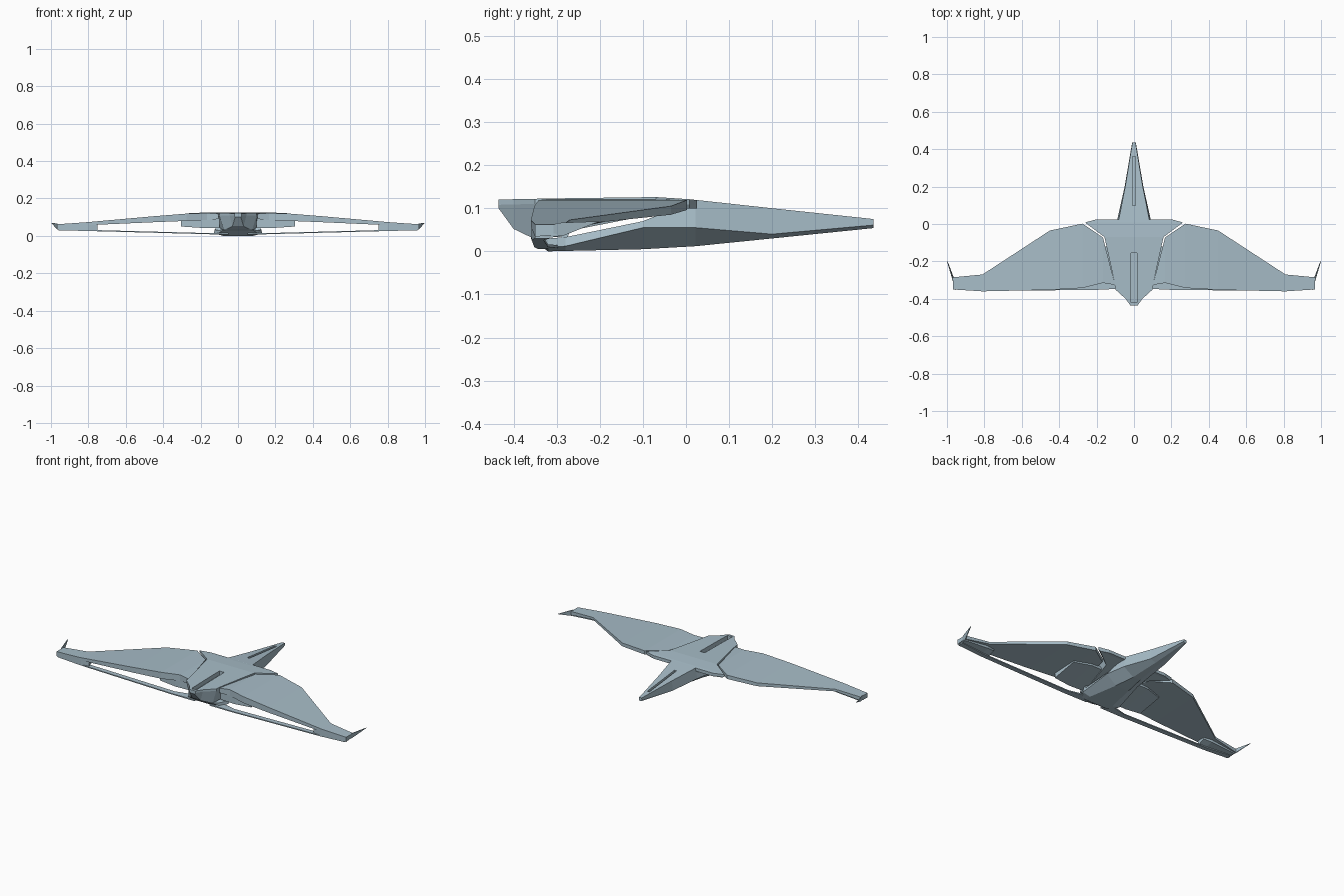
import bpy
import bmesh
from mathutils import Vector

default_cube = bpy.data.objects.get("Cube")
if default_cube:
    bpy.data.objects.remove(default_cube, do_unlink=True)


def make_material(name, colour):
    material = bpy.data.materials.new(name)
    material.use_nodes = True
    material.diffuse_color = colour
    shader = material.node_tree.nodes["Principled BSDF"]
    shader.inputs["Base Color"].default_value = colour
    shader.inputs["Roughness"].default_value = 0.6
    return material


hull_paint = make_material("pale blue grey", (0.39, 0.51, 0.58, 1))


def loft(name, rings, mirrored=False):
    """Skin a row of equal-sized rings and close both ends."""
    bm = bmesh.new()
    loops = [[bm.verts.new(point) for point in ring] for ring in rings]
    count = len(loops[0])
    for first, second in zip(loops, loops[1:]):
        for i in range(count):
            j = (i + 1) % count
            bm.faces.new((first[i], first[j], second[j], second[i]))
    bm.faces.new(loops[0])
    bm.faces.new(loops[-1])
    bmesh.ops.recalc_face_normals(bm, faces=bm.faces)
    mesh = bpy.data.meshes.new(name)
    bm.to_mesh(mesh)
    bm.free()
    mesh.materials.append(hull_paint)
    part = bpy.data.objects.new(name, mesh)
    bpy.context.collection.objects.link(part)
    if mirrored:
        part.modifiers.new("Both sides", 'MIRROR')
    return part


def body_ring(y, half_profile):
    """Symmetric cross-section from (x, z) points on the left side."""
    left = [(x, y, z) for x, z in half_profile]
    right = [(-x, y, z) for x, z in reversed(half_profile)]
    return left + right


def span_ring(x, rear, front, top, rear_bottom, front_bottom):
    """Wing cross-section at one distance from the middle."""
    return [(x, rear, top), (x, front, top),
            (x, front, front_bottom), (x, rear, rear_bottom)]


def cut_slot(part, half_width, start, end, depth):
    """Cut a groove between two (y, z) points on the top of a part."""
    cutter = loft("slot_cutter", [
        body_ring(y, [(half_width, z + depth), (half_width, z - depth)])
        for y, z in (start, end)])
    cutter.hide_render = True
    cut = part.modifiers.new("Slot", 'BOOLEAN')
    cut.operation = 'DIFFERENCE'
    cut.solver = 'EXACT'
    cut.object = cutter
    bpy.context.view_layer.objects.active = part
    bpy.ops.object.modifier_apply(modifier=cut.name)
    bpy.data.objects.remove(cutter, do_unlink=True)


# Upper body: y, top half width, lower half width, top z, bottom z
upper_stations = [
    (-0.435, 0.02, 0.015, 0.12, 0.10),
    (-0.40, 0.045, 0.03, 0.121, 0.052),
    (-0.35, 0.10, 0.075, 0.122, 0.028),
    (-0.30, 0.107, 0.095, 0.123, 0.042),
    (-0.07, 0.158, 0.14, 0.126, 0.087),
    (0.008, 0.262, 0.25, 0.121, 0.10),
    (0.025, 0.20, 0.195, 0.119, 0.10),
]
upper_body = loft("upper_body", [
    body_ring(y, [(wide, top), (wide, top - 0.012), (low, bottom)])
    for y, wide, low, top, bottom in upper_stations])
cut_slot(upper_body, 0.016, (-0.42, 0.121), (-0.155, 0.125), 0.025)

# Long tapering tail, which runs forward beneath the body as a keel
tail_stations = [
    (0.435, [(0.008, 0.075), (0.01, 0.061), (0.004, 0.054)]),
    (0.20, [(0.047, 0.10), (0.05, 0.04), (0.012, 0.03)]),
    (0.022, [(0.082, 0.1195), (0.09, 0.055), (0.025, 0.012)]),
    (-0.10, [(0.10, 0.07), (0.11, 0.055), (0.045, 0.005)]),
    (-0.28, [(0.125, 0.033), (0.13, 0.012), (0.08, 0.001)]),
    (-0.32, [(0.11, 0.03), (0.11, 0.01), (0.08, 0.0)]),
    (-0.36, [(0.08, 0.034), (0.08, 0.031), (0.05, 0.029)]),
]
tail = loft("tail_and_keel", [body_ring(*station) for station in tail_stations])
cut_slot(tail, 0.007, (0.10, 0.111), (0.36, 0.083), 0.015)

# Swept wings
loft("wings", [
    span_ring(0.105, -0.31, -0.325, 0.118, 0.10, 0.09),
    span_ring(0.166, -0.072, -0.315, 0.122, 0.098, 0.085),
    span_ring(0.275, 0.002, -0.342, 0.119, 0.096, 0.08),
    span_ring(0.45, -0.035, -0.352, 0.105, 0.085, 0.073),
    span_ring(0.81, -0.27, -0.36, 0.073, 0.06, 0.057),
    span_ring(0.968, -0.285, -0.35, 0.062, 0.04, 0.034),
], mirrored=True)

# Wing tip housings that carry the lower brace
loft("wing_tip_housings", [
    span_ring(0.75, -0.30, -0.35, 0.07, 0.052, 0.032),
    span_ring(0.80, -0.29, -0.358, 0.068, 0.045, 0.03),
    span_ring(0.96, -0.29, -0.35, 0.06, 0.034, 0.03),
], mirrored=True)

# Thin lower brace from the keel out to each wing tip
loft("lower_braces", [
    span_ring(0.05, -0.28, -0.345, 0.014, 0.006, 0.006),
    span_ring(0.20, -0.32, -0.352, 0.016, 0.01, 0.01),
    span_ring(0.80, -0.33, -0.358, 0.032, 0.026, 0.026),
    span_ring(0.96, -0.315, -0.35, 0.036, 0.03, 0.03),
], mirrored=True)

# Wedge-shaped engine housings beneath the wing roots
loft("engine_housings", [
    span_ring(0.10, -0.12, -0.31, 0.10, 0.083, 0.043),
    span_ring(0.20, -0.12, -0.315, 0.10, 0.083, 0.043),
    span_ring(0.305, -0.15, -0.31, 0.095, 0.08, 0.05),
], mirrored=True)

# Short struts joining the keel to the body
loft("keel_struts", [
    [(x, y + shift, z) for x, y in
     ((0.09, -0.30), (0.12, -0.30), (0.12, -0.285), (0.09, -0.285))]
    for z, shift in ((0.012, 0.0), (0.055, 0.02))], mirrored=True)

# Pointed fins sweeping back and up from the wing tips
thickness = Vector((0.004, 0, 0))
fin = [Vector(point) for point in (
    (0.951, -0.352, 0.031), (0.964, -0.285, 0.036),
    (0.996, -0.20, 0.07), (0.966, -0.30, 0.066))]
loft("wing_tip_fins", [fin, [point + thickness for point in fin]], mirrored=True)
